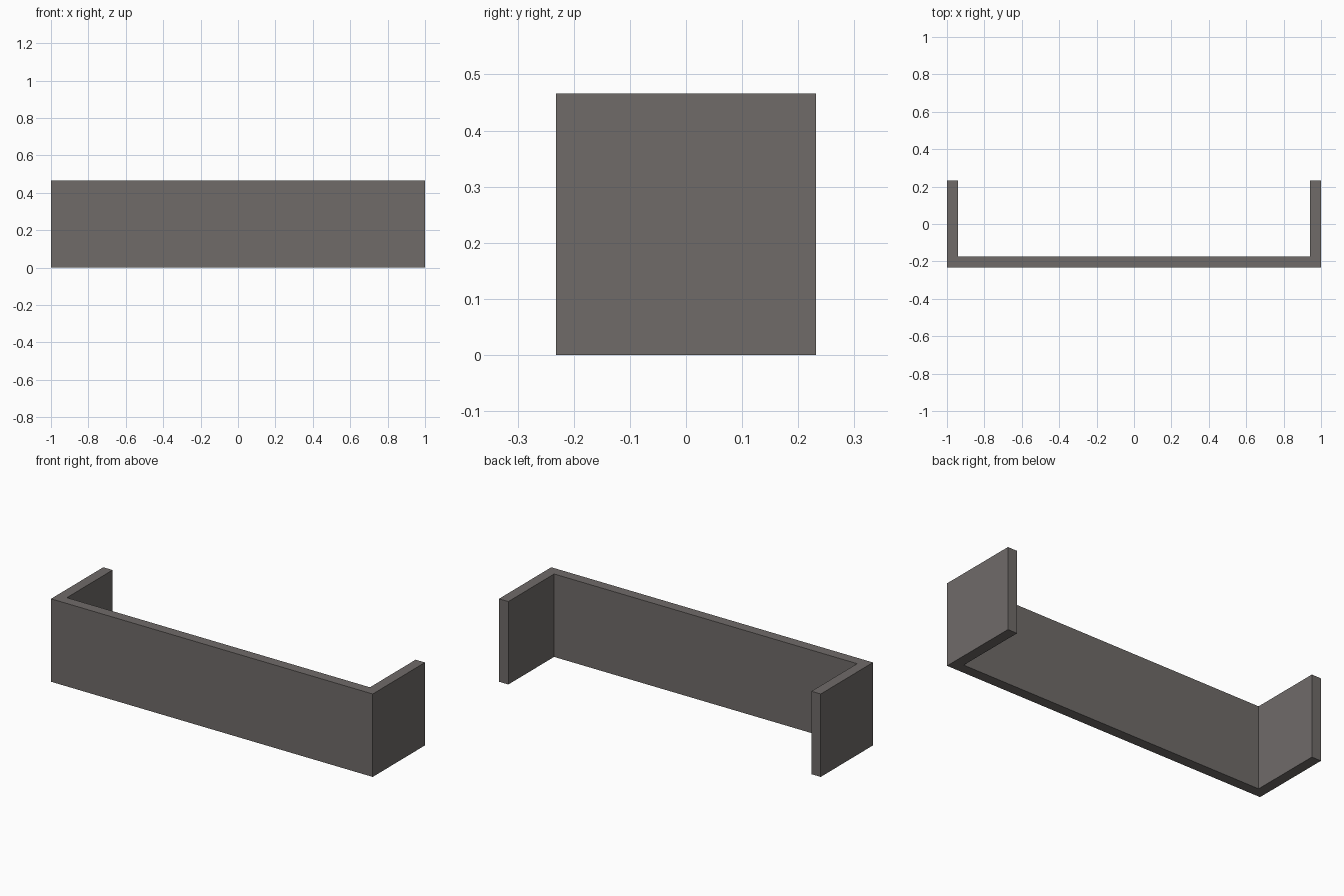
import bpy
import bmesh

if "Cube" in bpy.data.objects:
    bpy.data.objects.remove(bpy.data.objects["Cube"])

HALF_X, HALF_Y, HEIGHT, WALL = 1.0, 0.232, 0.466, 0.058

grey = bpy.data.materials.new("warm grey")
grey.diffuse_color = (0.16, 0.147, 0.141, 1.0)
grey.use_nodes = True
grey.node_tree.nodes["Principled BSDF"].inputs["Base Color"].default_value = grey.diffuse_color

# U-shaped footprint: long front wall with a return at each end
right_half = [(HALF_X, -HALF_Y), (HALF_X, HALF_Y),
              (HALF_X - WALL, HALF_Y), (HALF_X - WALL, -HALF_Y + WALL)]
footprint = right_half + [(-x, y) for x, y in reversed(right_half)]

# Extrude the footprint up to the full height
bm = bmesh.new()
base = bm.faces.new([bm.verts.new((x, y, 0)) for x, y in footprint])
extruded = bmesh.ops.extrude_face_region(bm, geom=[base], use_keep_orig=True)
top_verts = [v for v in extruded["geom"] if isinstance(v, bmesh.types.BMVert)]
bmesh.ops.translate(bm, verts=top_verts, vec=(0, 0, HEIGHT))
bmesh.ops.recalc_face_normals(bm, faces=bm.faces)

mesh = bpy.data.meshes.new("u_shaped_wall")
bm.to_mesh(mesh)
bm.free()
mesh.materials.append(grey)
wall = bpy.data.objects.new("u_shaped_wall", mesh)
bpy.context.collection.objects.link(wall)
